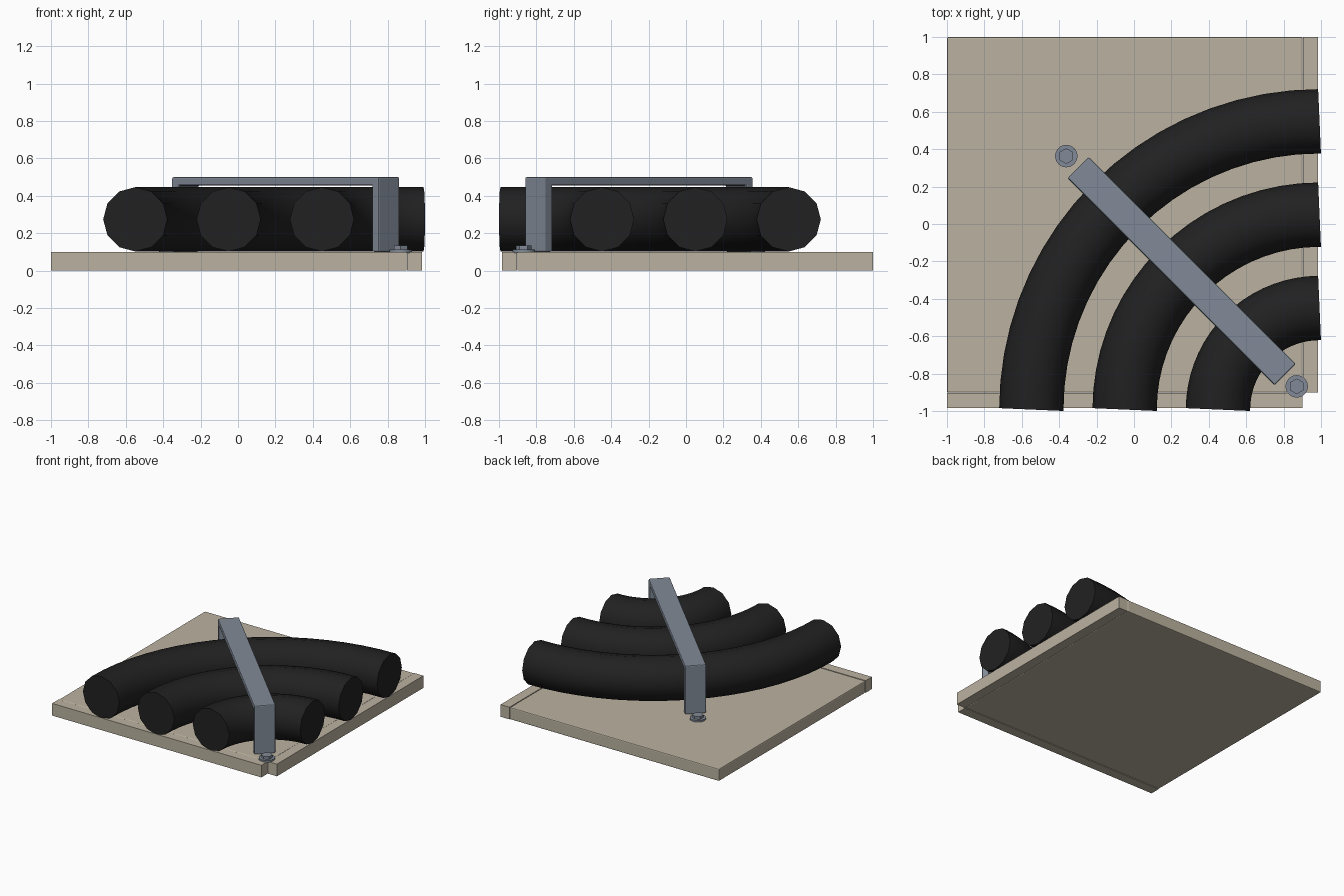
import bpy, bmesh, math
from mathutils import Vector, Matrix

if "Cube" in bpy.data.objects:
    bpy.data.objects.remove(bpy.data.objects["Cube"])


def material(name, rgb):
    m = bpy.data.materials.new(name)
    m.diffuse_color = (*rgb, 1)
    m.use_nodes = True
    m.node_tree.nodes["Principled BSDF"].inputs["Base Color"].default_value = m.diffuse_color
    return m


TAN = material("tan_floor", (0.50, 0.45, 0.355))
BLACK = material("black_rubber", (0.015, 0.015, 0.015))
STEEL = material("blue_grey_steel", (0.22, 0.255, 0.31))


def finish(name, bm, mat, bevel=0.0, smooth=None):
    bmesh.ops.recalc_face_normals(bm, faces=bm.faces)
    me = bpy.data.meshes.new(name)
    bm.to_mesh(me)
    bm.free()
    me.materials.append(mat)
    ob = bpy.data.objects.new(name, me)
    bpy.context.collection.objects.link(ob)
    if bevel:
        b = ob.modifiers.new("bevel", "BEVEL")
        b.width, b.segments = bevel, 2
    if smooth:
        bpy.ops.object.select_all(action="DESELECT")
        ob.select_set(True)
        bpy.context.view_layer.objects.active = ob
        bpy.ops.object.shade_smooth_by_angle(angle=math.radians(smooth))
    return ob


def box(name, lo, hi, mat, bevel=0.0):
    lo, hi = Vector(lo), Vector(hi)
    bm = bmesh.new()
    bmesh.ops.create_cube(bm, size=1, matrix=Matrix.Translation((lo + hi) / 2)
                          @ Matrix.Diagonal((*(hi - lo), 1)))
    return finish(name, bm, mat, bevel)


# floor slab and its two edge strips, leaving a notch at the corner
box("floor_slab", (-1, -0.902, 0), (0.902, 1, 0.1), TAN, 0.008)
box("right_edge_strip", (0.904, -0.902, 0), (0.985, 1, 0.1), TAN)
box("front_edge_strip", (-1, -0.985, 0), (0.902, -0.904, 0.1), TAN)


# curved cables: 12-sided tubes swept through a quarter turn
def cable(name, radius, tube=0.172, sides=12, steps=18):
    bm = bmesh.new()
    centre = Vector((0.992, -0.992, 0.274))
    half = math.pi / 4 / steps
    rings = []
    for i in range(steps + 1):
        a = math.pi / 2 + math.pi / 2 * i / steps
        # end rings sit square to the last straight segment
        tilt = half if i == 0 else -half if i == steps else 0
        pos = centre + radius * Vector((math.cos(a), math.sin(a), 0))
        out = Vector((math.cos(a + tilt), math.sin(a + tilt), 0))
        ring = []
        for k in range(sides):
            t = math.tau * k / sides
            ring.append(bm.verts.new(pos + out * tube * math.cos(t)
                                     + Vector((0, 0, tube * math.sin(t)))))
        rings.append(ring)
    for r0, r1 in zip(rings, rings[1:]):
        for k in range(sides):
            n = (k + 1) % sides
            bm.faces.new((r0[k], r0[n], r1[n], r1[k]))
    bm.faces.new(rings[0])
    bm.faces.new(rings[-1])
    finish(name, bm, BLACK, smooth=40)


for label, r in (("inner", 0.543), ("middle", 1.042), ("outer", 1.541)):
    cable(label + "_cable", r)


# diagonal clamp: an upside-down U extruded across its width
L, T, W = 0.783, 0.05, 0.16
profile = [(-L, 0.1), (-L, 0.5), (L, 0.5), (L, 0.1),
           (L - T, 0.1), (L - T, 0.455), (-L + T, 0.455), (-L + T, 0.1)]
bm = bmesh.new()
face = bm.faces.new([bm.verts.new((x, -W / 2, z)) for x, z in profile])
ext = bmesh.ops.extrude_face_region(bm, geom=[face])["geom"]
bmesh.ops.translate(bm, vec=(0, W, 0),
                    verts=[g for g in ext if isinstance(g, bmesh.types.BMVert)])
bmesh.ops.transform(bm, verts=bm.verts, matrix=Matrix.Translation((0.255, -0.252, 0))
                    @ Matrix.Rotation(-math.pi / 4, 4, "Z"))
finish("cable_clamp", bm, STEEL, 0.008)


# washer and hexagonal bolt head beside each clamp leg
def disc(name, x, y, r, z0, z1, sides):
    bm = bmesh.new()
    bmesh.ops.create_cone(bm, cap_ends=True, segments=sides, radius1=r, radius2=r,
                          depth=z1 - z0, matrix=Matrix.Translation((x, y, (z0 + z1) / 2))
                          @ Matrix.Rotation(math.pi / 2, 4, "Z"))
    finish(name, bm, STEEL, smooth=35)


for label, x, y in (("back", -0.362, 0.363), ("front", 0.87, -0.868)):
    disc(label + "_washer", x, y, 0.06, 0.095, 0.113, 24)
    bm = bmesh.new()
    bmesh.ops.create_circle(bm, cap_ends=True, segments=6, radius=0.042,
                            matrix=Matrix.Translation((x, y, 0.113)))
    ext = bmesh.ops.extrude_face_region(bm, geom=bm.faces[:])["geom"]
    bmesh.ops.translate(bm, vec=(0, 0, 0.022),
                        verts=[g for g in ext if isinstance(g, bmesh.types.BMVert)])
    bmesh.ops.rotate(bm, verts=bm.verts, cent=(x, y, 0),
                     matrix=Matrix.Rotation(math.pi / 6, 3, "Z")
                     @ Matrix.Rotation(math.pi / 6, 3, "Z"))
    finish(label + "_bolt_head", bm, STEEL)
